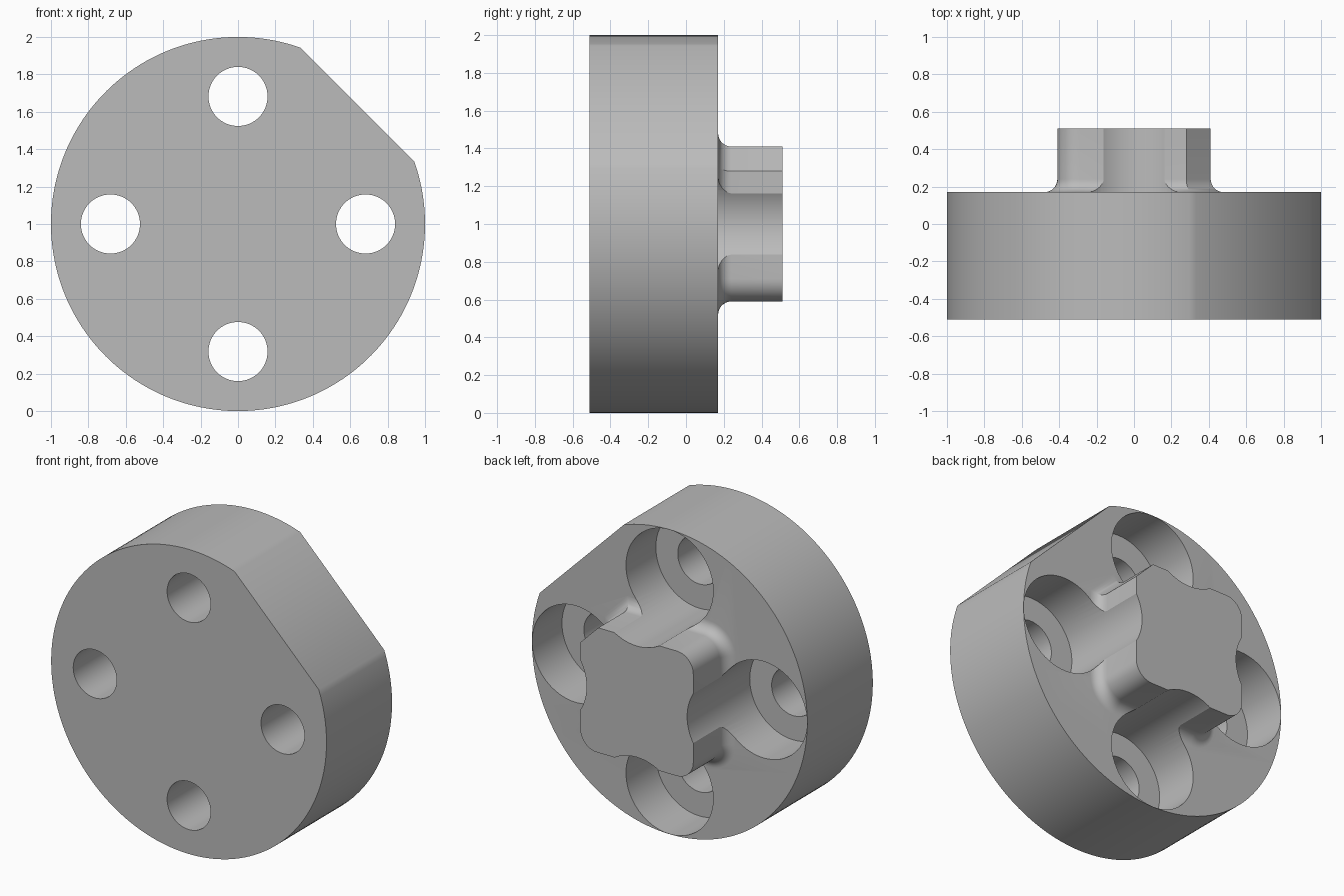
import bpy, bmesh
from math import sin, cos, tan, pi, radians

cube = bpy.data.objects.get("Cube")
if cube:
    bpy.data.objects.remove(cube, do_unlink=True)

CENTRE_Z = 1.0
FRONT, FACE, TIP = -0.51, 0.17, 0.51

grey = bpy.data.materials.new("plain grey")
grey.use_nodes = True
colour = (0.5, 0.5, 0.5, 1)
grey.diffuse_color = colour
grey.node_tree.nodes["Principled BSDF"].inputs["Base Color"].default_value = colour


def arc(cx, cz, r, a0, a1, n):
    """Points along an arc, both ends included."""
    return [(cx + r * cos(a0 + (a1 - a0) * i / n),
             cz + r * sin(a0 + (a1 - a0) * i / n)) for i in range(n + 1)]


def loft(name, sections):
    """Solid through (y, outline) sections, outlines in the xz plane."""
    bm = bmesh.new()
    rings = [[bm.verts.new((x, y, z + CENTRE_Z)) for x, z in outline]
             for y, outline in sections]
    for a, b in zip(rings, rings[1:]):
        for i in range(len(a)):
            j = (i + 1) % len(a)
            bm.faces.new((a[i], a[j], b[j], b[i]))
    bm.faces.new(rings[0])
    bm.faces.new(rings[-1])
    bmesh.ops.recalc_face_normals(bm, faces=bm.faces)
    mesh = bpy.data.meshes.new(name)
    bm.to_mesh(mesh)
    bm.free()
    mesh.materials.append(grey)
    obj = bpy.data.objects.new(name, mesh)
    bpy.context.collection.objects.link(obj)
    return obj


def combine(target, tool, operation):
    mod = target.modifiers.new(operation.lower(), 'BOOLEAN')
    mod.operation, mod.solver, mod.object = operation, 'EXACT', tool
    bpy.context.view_layer.objects.active = target
    bpy.ops.object.modifier_apply(modifier=mod.name)
    bpy.data.objects.remove(tool, do_unlink=True)


# Round flange with one flat on its upper left
rim = arc(0, 0, 1, radians(70.6), radians(379.4), 140)
flange = loft("flange", [(FRONT, rim), (FACE, rim)])


# Square boss: three rounded corners, one bevelled, filleted into the flange
def boss_outline(grow, half=0.41, radius=0.12, bevel=0.28):
    edge, c = half + grow, half - radius
    b = bevel + grow * tan(pi / 8)
    points = [(edge, b), (b, edge)]
    for k, (sx, sz) in enumerate([(-1, 1), (-1, -1), (1, -1)], 1):
        points += arc(sx * c, sz * c, radius + grow, k * pi / 2, (k + 1) * pi / 2, 10)
    return points


FILLET, STEPS = 0.07, 8
sections = [(FACE - 0.1, boss_outline(FILLET))]
for i in range(STEPS + 1):
    a = pi / 2 * i / STEPS
    sections.append((FACE + FILLET * (1 - cos(a)), boss_outline(FILLET * (1 - sin(a)))))
sections.append((TIP, boss_outline(0)))
combine(flange, loft("boss", sections), 'UNION')

# Four counterbored bolt holes, whose wide bores also scallop the boss
for k in range(4):
    cx, cz = 0.682 * cos(k * pi / 2), 0.682 * sin(k * pi / 2)
    bolt = arc(cx, cz, 0.158, 0, 2 * pi, 64)[:-1]
    bore = arc(cx, cz, 0.317, 0, 2 * pi, 64)[:-1]
    cutter = loft("bolt_hole_cutter", [(FRONT - 0.2, bolt), (-0.14, bolt),
                                       (-0.14, bore), (TIP + 0.2, bore)])
    cutter.hide_render = True
    combine(flange, cutter, 'DIFFERENCE')

bpy.ops.object.select_all(action='DESELECT')
flange.select_set(True)
bpy.context.view_layer.objects.active = flange
bpy.ops.object.shade_smooth_by_angle(angle=radians(28))
